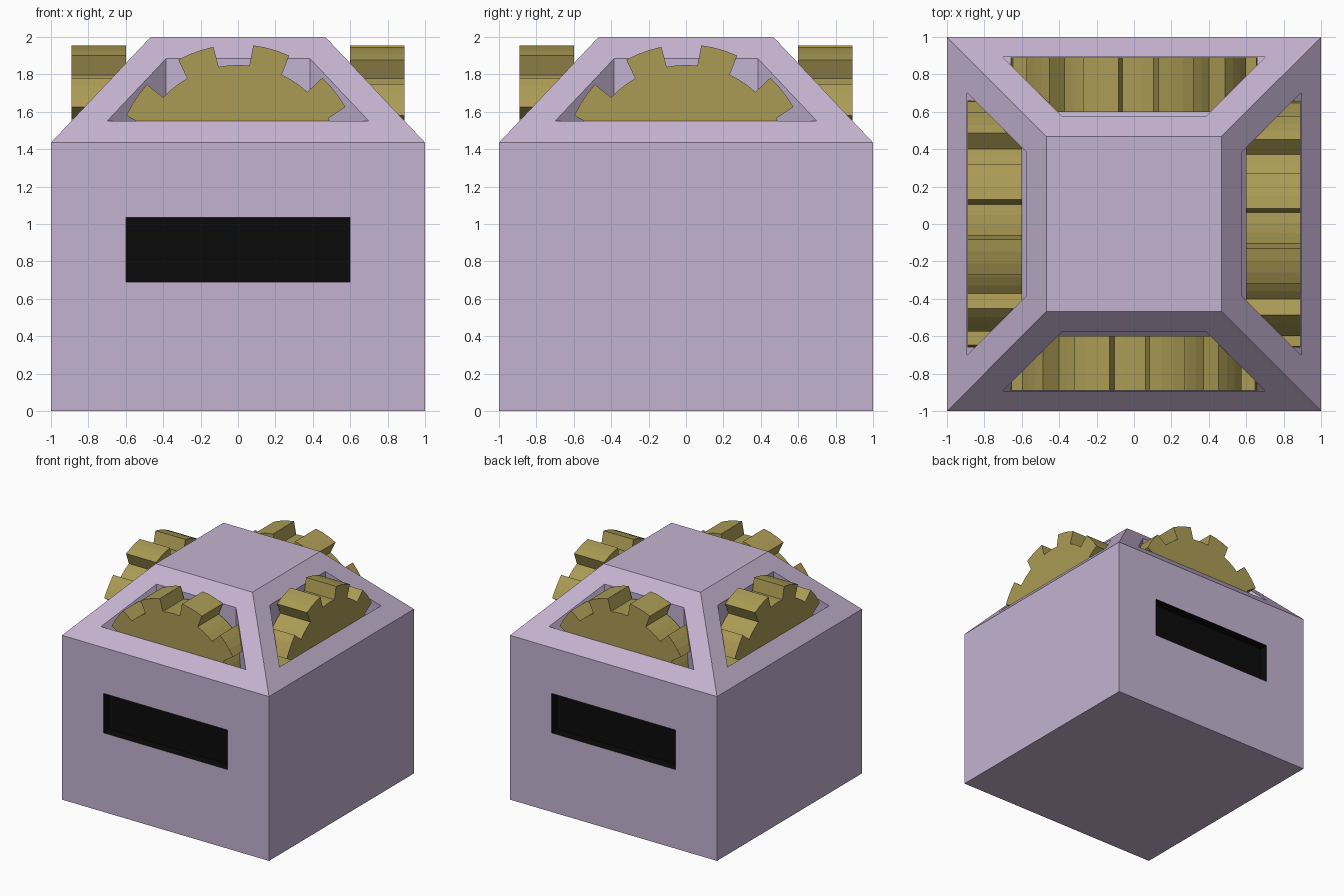
import bpy, bmesh
from math import sin, cos, radians, pi
from mathutils import Vector, Matrix

if "Cube" in bpy.data.objects:
    bpy.data.objects.remove(bpy.data.objects["Cube"])


def material(name, rgb):
    m = bpy.data.materials.new(name)
    m.diffuse_color = (*rgb, 1)
    m.use_nodes = True
    m.node_tree.nodes["Principled BSDF"].inputs["Base Color"].default_value = m.diffuse_color
    return m


lilac = material("lilac", (0.56, 0.45, 0.64))
brass = material("brass", (0.41, 0.33, 0.09))
black = material("black", (0.003, 0.003, 0.003))


def make_object(name, bm, *mats):
    bmesh.ops.recalc_face_normals(bm, faces=bm.faces)
    me = bpy.data.meshes.new(name)
    bm.to_mesh(me)
    bm.free()
    for m in mats:
        me.materials.append(m)
    ob = bpy.data.objects.new(name, me)
    bpy.context.collection.objects.link(ob)
    return ob


def sink(bm, face, offset):
    """Push one face into the body, leaving walls around it."""
    walls = bmesh.ops.inset_individual(bm, faces=[face], thickness=0.0)["faces"]
    bmesh.ops.translate(bm, verts=face.verts, vec=offset)
    return walls


# Body: square box with a truncated pyramid roof
bm = bmesh.new()
rings = [[bm.verts.new((sx * h, sy * h, z)) for sx, sy in ((-1, -1), (1, -1), (1, 1), (-1, 1))]
         for h, z in ((1, 0), (1, 1.435), (0.467, 2))]
bm.faces.new(rings[0][::-1])
bm.faces.new(rings[2])
sides, slopes = [], []
for i in range(4):
    j = (i + 1) % 4
    sides.append(bm.faces.new((rings[0][i], rings[0][j], rings[1][j], rings[1][i])))
    slopes.append(bm.faces.new((rings[1][i], rings[1][j], rings[2][j], rings[2][i])))
bm.normal_update()

# Roof windows: even border, sunk straight down
bmesh.ops.inset_individual(bm, faces=slopes, thickness=0.158, use_even_offset=True)
for f in slopes:
    sink(bm, f, Vector((0, 0, -0.3)))

# Black slots in the front and back
for f, s in ((sides[0], 1), (sides[2], -1)):
    bmesh.ops.inset_individual(bm, faces=[f], thickness=0.2, use_even_offset=True)
    for v in f.verts:
        v.co.x = 0.6 if v.co.x > 0 else -0.6
        v.co.z = 1.035 if v.co.z > 0.7 else 0.69
    for w in sink(bm, f, Vector((0, s * 0.08, 0))) + [f]:
        w.material_index = 1
make_object("body", bm, lilac, black)

# Gears: ten radial teeth, one behind each roof window
TEETH, TIP, ROOT, AXIS_Z = 10, 0.66, 0.55, 1.30


def gear(name, turn):
    bm = bmesh.new()
    outline = []
    for t in range(TEETH):
        mid = 15.8 + t * 360 / TEETH
        for r, centre in ((TIP, mid), (ROOT, mid + 18)):
            for k in (-1, -1 / 3, 1 / 3, 1):
                a = radians(centre + k * (8.7 if r == TIP else 8.6))
                outline.append(bm.verts.new((r * sin(a), -0.89, AXIS_Z + r * cos(a))))
    face = bm.faces.new(outline)
    ext = bmesh.ops.extrude_face_region(bm, geom=[face], use_keep_orig=True)["geom"]
    bmesh.ops.translate(bm, vec=(0, 0.29, 0),
                        verts=[g for g in ext if isinstance(g, bmesh.types.BMVert)])
    bmesh.ops.transform(bm, matrix=Matrix.Rotation(turn, 4, 'Z'), verts=bm.verts)
    make_object(name, bm, brass)


for i, side in enumerate(("front", "right", "back", "left")):
    gear(side + "_gear", i * pi / 2)
